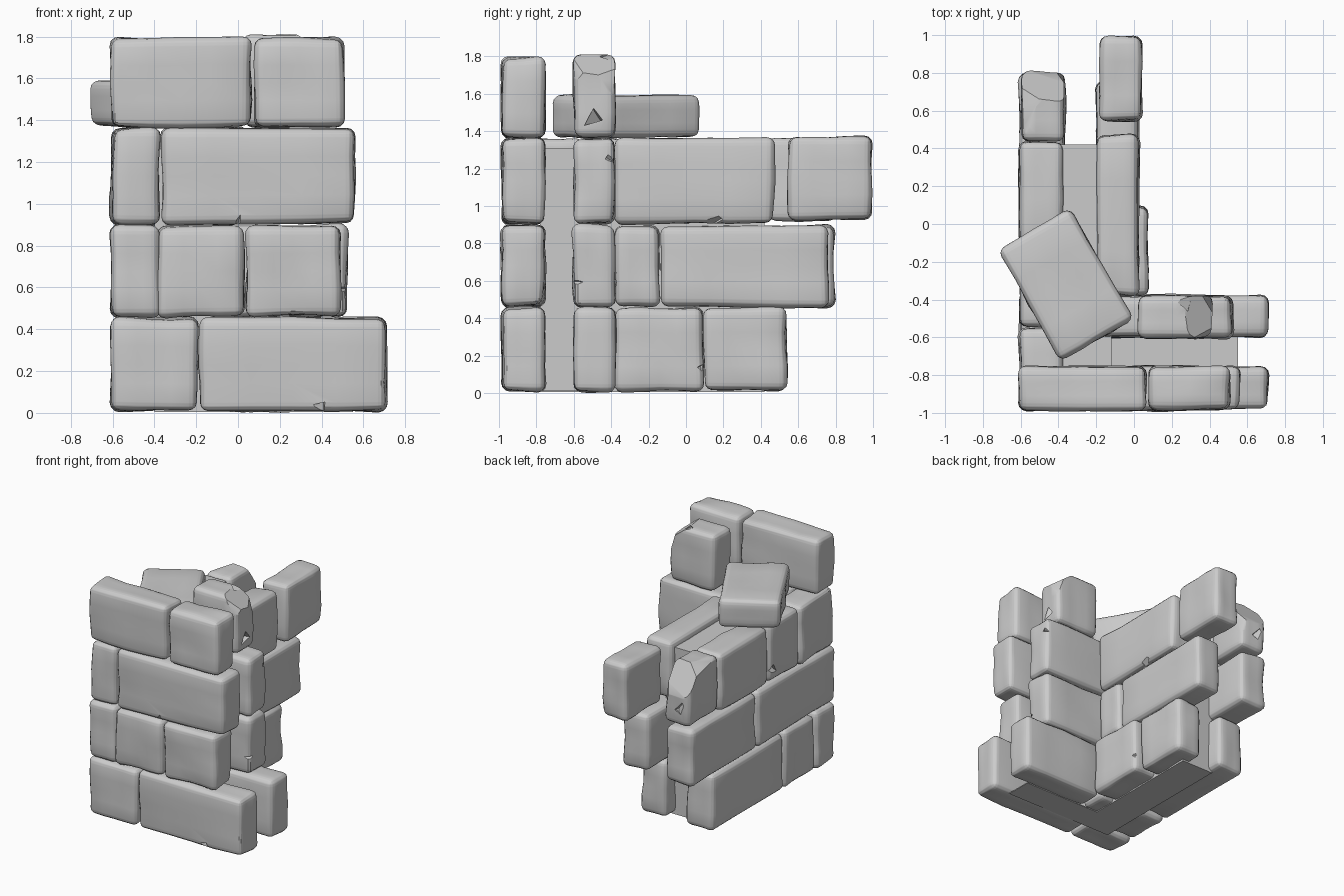
import bpy, bmesh, math, random
from mathutils import Vector, Matrix, Euler, noise

random.seed(7)
if "Cube" in bpy.data.objects:
    bpy.data.objects.remove(bpy.data.objects["Cube"], do_unlink=True)

stone_grey = bpy.data.materials.new("stone_grey")
stone_grey.use_nodes = True
stone_grey.diffuse_color = (0.6, 0.6, 0.6, 1)
stone_grey.node_tree.nodes["Principled BSDF"].inputs["Base Color"].default_value = (0.6, 0.6, 0.6, 1)


def add_object(name, bm):
    bmesh.ops.recalc_face_normals(bm, faces=bm.faces)
    mesh = bpy.data.meshes.new(name)
    bm.to_mesh(mesh)
    bm.free()
    mesh.materials.append(stone_grey)
    obj = bpy.data.objects.new(name, mesh)
    bpy.context.collection.objects.link(obj)
    return obj


def activate(obj):
    bpy.ops.object.select_all(action="DESELECT")
    obj.select_set(True)
    bpy.context.view_layer.objects.active = obj


def box_mesh(low, high):
    low, high = Vector(low), Vector(high)
    bm = bmesh.new()
    bmesh.ops.create_cube(bm, size=1)
    bmesh.ops.scale(bm, vec=high - low, verts=bm.verts)
    bmesh.ops.translate(bm, vec=(low + high) / 2, verts=bm.verts)
    return bm


# Worn block: skewed corners, rounded edges and a gently uneven surface
def stone(name, low, high, turn=0, breaks=()):
    bm = box_mesh(low, high)
    center = (Vector(low) + Vector(high)) / 2
    for v in bm.verts:
        for axis in range(3):
            v.co[axis] -= math.copysign(random.uniform(0, 0.012), v.co[axis] - center[axis])
    bmesh.ops.bevel(bm, geom=bm.edges[:], offset=0.042, segments=3, profile=0.5,
                    affect="EDGES", clamp_overlap=True)
    bmesh.ops.subdivide_edges(bm, edges=bm.edges[:], cuts=3, use_grid_fill=True)
    bm.normal_update()
    seed = Vector((random.uniform(0, 50), random.uniform(0, 50), 0))
    for v, normal in [(v, v.normal.copy()) for v in bm.verts]:
        v.co += normal * 0.014 * noise.noise(v.co * 5 + seed)
    # Sheared-off facets on broken blocks
    for point, normal in breaks:
        cut = bmesh.ops.bisect_plane(bm, geom=bm.verts[:] + bm.edges[:] + bm.faces[:],
                                     plane_co=point, plane_no=normal, clear_outer=True)
        edges = [g for g in cut["geom_cut"] if isinstance(g, bmesh.types.BMEdge)]
        bmesh.ops.contextual_create(bm, geom=edges)
    if turn:
        bmesh.ops.rotate(bm, cent=center, matrix=Matrix.Rotation(turn, 3, "Z"), verts=bm.verts)
    activate(add_object(name, bm))
    bpy.ops.object.shade_smooth_by_angle(angle=math.radians(38))


COURSES = [(0.005, 0.46), (0.455, 0.9), (0.9, 1.365), (1.36, 1.8)]


# A wall is a set of courses, each given by the joints along its length
def wall(name, along_x, near, far, rows):
    for course, joints in enumerate(rows):
        bottom, top = COURSES[course]
        for i, (a, b) in enumerate(zip(joints, joints[1:])):
            if along_x:
                low, high = (a, near, bottom), (b, far, top)
            else:
                low, high = (near, a, bottom), (far, b, top)
            stone(f"{name}_course_{course + 1}_stone_{i + 1}", low, high)


# Outer leaf of the corner
wall("outer_front", True, -0.99, -0.75,
     [(-0.61, -0.19, 0.715), (-0.39, 0.035, 0.495), (-0.37, 0.565), (-0.615, 0.07, 0.515)])
wall("outer_side", False, -0.61, -0.365,
     [(-0.75, -0.36, 0.54), (-0.99, -0.03, 0.8), (-0.99, -0.55, -0.17, 0.435)])

# Inner leaf of the corner
wall("inner_front", True, -0.605, -0.375,
     [(-0.2, 0.0, 0.715), (-0.2, 0.525), (-0.2, 0.525)])
wall("inner_side", False, -0.205, 0.03,
     [(0.09, 0.54), (-0.385, -0.14, 0.765), (-0.385, 0.475)])
stone("inner_side_foot_stone", (-0.2, -0.39, 0.005), (0.08, 0.1, 0.46))
stone("inner_side_end_stone", (-0.185, 0.545, 0.92), (0.045, 1.0, 1.375))

# Broken blocks and the loose slab on top
stone("broken_top_stone", (0.02, -0.605, 1.36), (0.42, -0.375, 1.815),
      breaks=[((0.28, -0.5, 1.805), (0.75, 0.1, 1)),
              ((0.38, -0.6, 1.68), (0.7, -0.7, 0.4)),
              ((0.4, -0.39, 1.62), (1, 0.5, 0.3))])
stone("broken_side_stone", (-0.6, 0.43, 0.915), (-0.36, 0.81, 1.37),
      breaks=[((-0.48, 0.66, 1.365), (0.1, 0.8, 0.55)),
              ((-0.54, 0.6, 1.355), (-0.5, 0.15, 0.8)),
              ((-0.39, 0.78, 1.15), (0.8, 0.7, 0.1))])
stone("loose_slab", (-0.59, -0.66, 1.36), (-0.135, 0.02, 1.595), turn=math.radians(29.5))

# Core between the side leaves and a thin floor in the open front gap
add_object("side_core", box_mesh((-0.4, -0.78, 0.005), (-0.12, 0.42, 1.31)))
add_object("front_gap_floor", box_mesh((-0.13, -0.78, 0.005), (0.55, -0.57, 0.012)))


# Angular wedges knocked out of single stones
def chip(target, location, radius):
    bm = bmesh.new()
    bmesh.ops.create_cone(bm, cap_ends=True, segments=3, radius1=radius,
                          radius2=radius * 0.2, depth=radius * 1.2)
    tumble = Euler([random.uniform(0, math.tau) for _ in range(3)]).to_matrix()
    bmesh.ops.rotate(bm, matrix=tumble, verts=bm.verts)
    bmesh.ops.translate(bm, vec=location, verts=bm.verts)
    cutter = add_object("chip_cutter", bm)
    cutter.hide_render = True
    obj = bpy.data.objects[target]
    activate(obj)
    cut = obj.modifiers.new("chip", "BOOLEAN")
    cut.object = cutter
    cut.operation = "DIFFERENCE"
    cut.solver = "EXACT"
    bpy.ops.object.modifier_move_to_index(modifier=cut.name, index=0)
    bpy.ops.object.modifier_apply(modifier=cut.name)
    bpy.data.objects.remove(cutter, do_unlink=True)


chip("broken_top_stone", (0.41, -0.48, 1.47), 0.07)
chip("broken_top_stone", (0.26, -0.4, 1.82), 0.07)
chip("broken_side_stone", (-0.5, 0.81, 1.05), 0.07)
chip("outer_front_course_1_stone_2", (0.38, -0.99, 0.02), 0.06)
chip("outer_front_course_3_stone_1", (0.0, -0.99, 0.91), 0.06)
chip("inner_front_course_2_stone_1", (0.52, -0.59, 0.59), 0.06)
chip("inner_front_course_3_stone_1", (0.52, -0.38, 1.24), 0.06)
chip("inner_side_foot_stone", (0.08, 0.09, 0.14), 0.06)
chip("inner_side_course_3_stone_1", (0.03, 0.14, 0.92), 0.06)
chip("outer_side_course_3_stone_2", (-0.61, -0.22, 1.0), 0.06)
